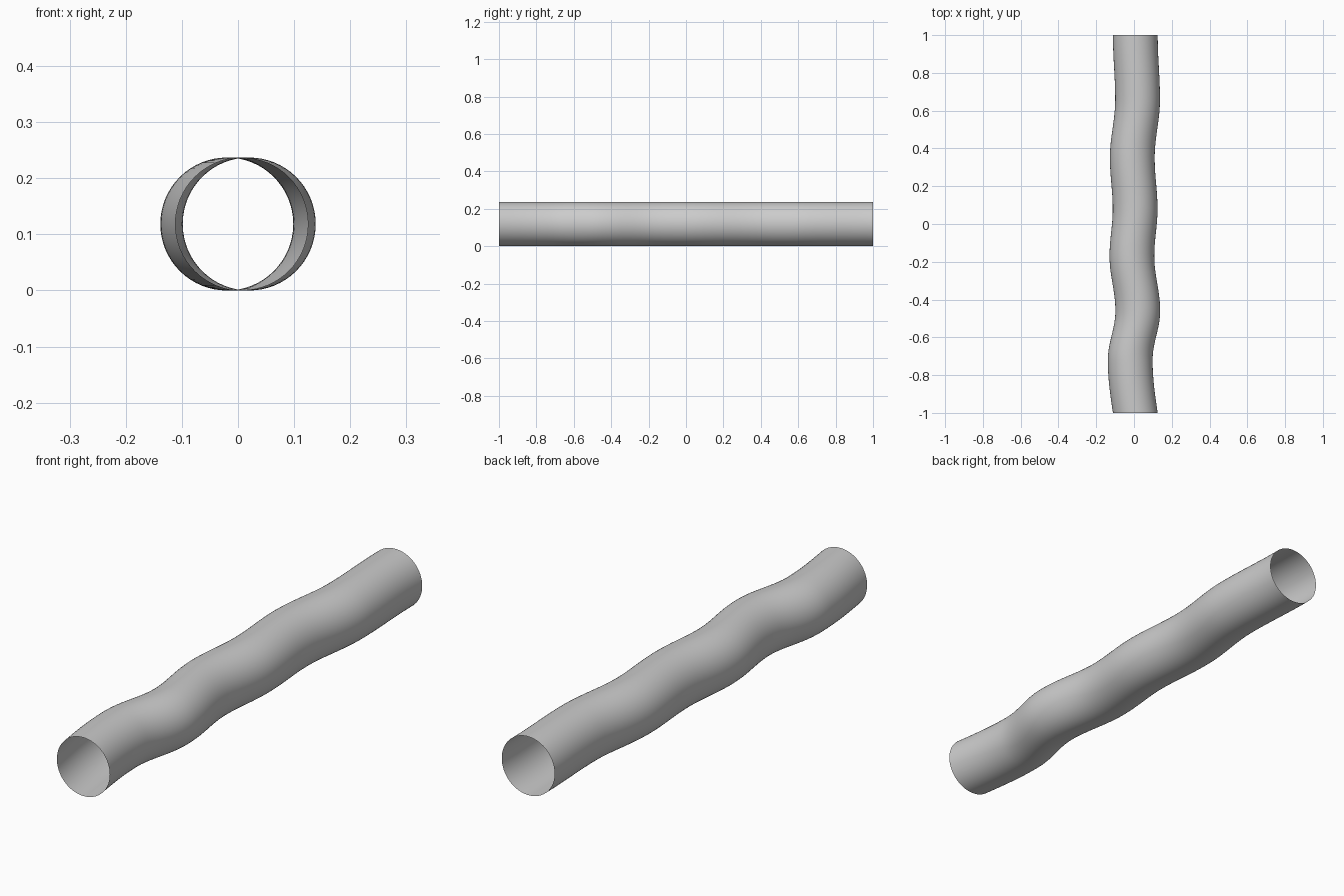
import bpy, bmesh, math

if "Cube" in bpy.data.objects:
    bpy.data.objects.remove(bpy.data.objects["Cube"])

RADIUS = 0.1185
SIDES = 64
STEPS = 16

# Centre line turning points, (y, x)
path = [(-1.0, 0.007), (-0.72, -0.020), (-0.46, 0.020), (-0.17, -0.011),
        (0.08, 0.006), (0.35, -0.009), (0.66, 0.019), (1.0, 0.007)]

def centre_points():
    """Ease between turning points; the front end leaves in a straight slope."""
    points = [path[0]]
    for i in range(len(path) - 1):
        (y0, x0), (y1, x1) = path[i], path[i + 1]
        for s in range(1, STEPS + 1):
            t = s / STEPS
            if i == 0:
                ease = math.sin(t * math.pi / 2)
            else:
                ease = (1 - math.cos(t * math.pi)) / 2
            points.append((y0 + (y1 - y0) * t, x0 + (x1 - x0) * ease))
    return points

# Wavy open pipe: rings joined along the centre line
bm = bmesh.new()
rings = []
for y, x in centre_points():
    rings.append([bm.verts.new((x + RADIUS * math.cos(a), y, RADIUS + RADIUS * math.sin(a)))
                  for a in (2 * math.pi * k / SIDES for k in range(SIDES))])
for a, b in zip(rings, rings[1:]):
    for k in range(SIDES):
        n = (k + 1) % SIDES
        bm.faces.new((a[k], b[k], b[n], a[n]))
bmesh.ops.recalc_face_normals(bm, faces=bm.faces)
for f in bm.faces:
    f.smooth = True

mesh = bpy.data.meshes.new("wavy_pipe")
bm.to_mesh(mesh)
bm.free()
pipe = bpy.data.objects.new("wavy_pipe", mesh)
bpy.context.collection.objects.link(pipe)
